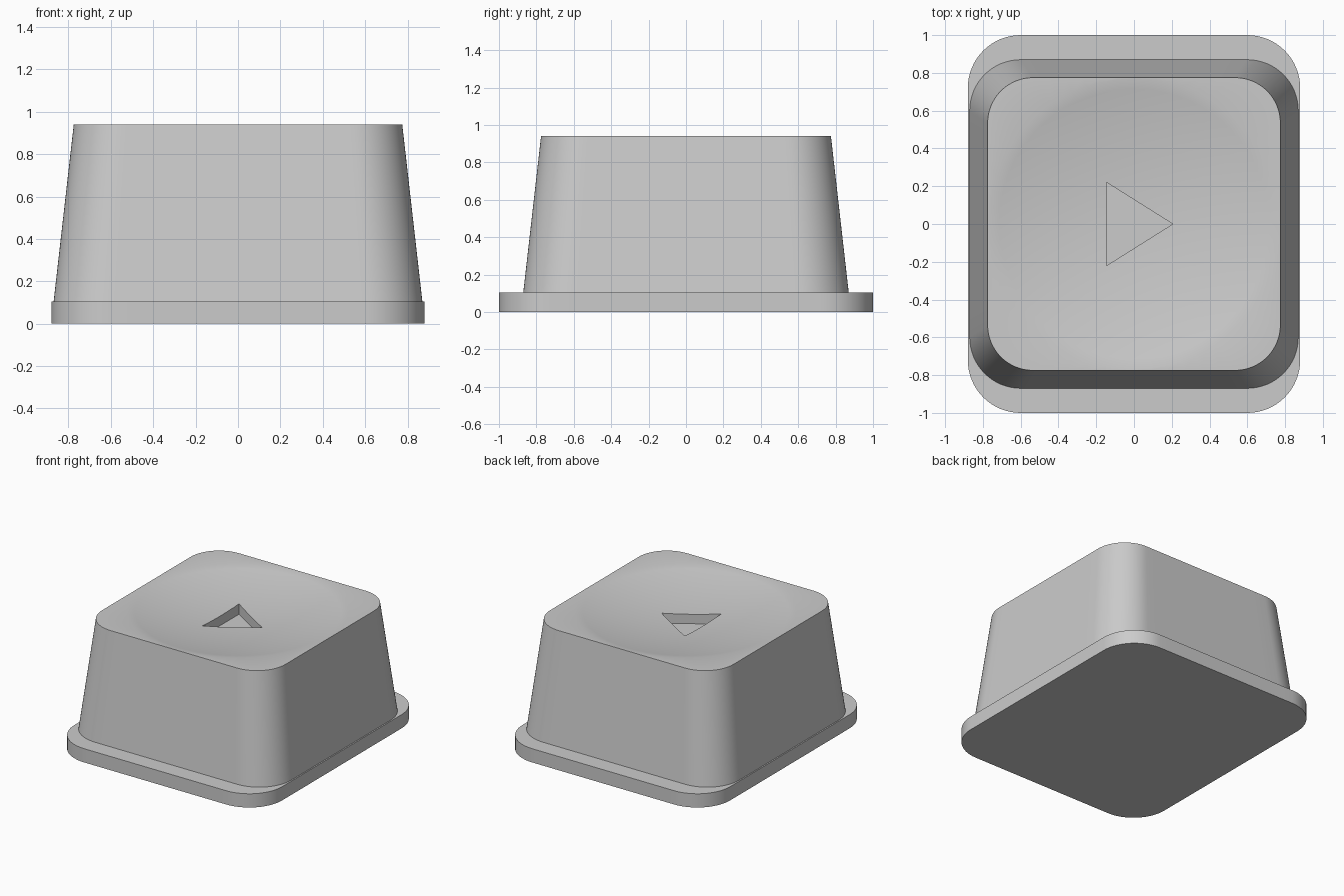
import bpy, bmesh, math

cube = bpy.data.objects.get("Cube")
if cube:
    bpy.data.objects.remove(cube, do_unlink=True)

grey = bpy.data.materials.new("light grey")
grey.use_nodes = True
grey.diffuse_color = (0.6, 0.6, 0.6, 1)
grey.node_tree.nodes["Principled BSDF"].inputs["Base Color"].default_value = (0.6, 0.6, 0.6, 1)


def rounded_ring(hx, hy, r, z, arc=16, side=12):
    """Points around a rounded rectangle, with extra points along the straight sides."""
    corners = [(1, 1), (-1, 1), (-1, -1), (1, -1)]
    pts = []
    for i, (sx, sy) in enumerate(corners):
        for k in range(arc + 1):
            a = math.pi / 2 * (i + k / arc)
            pts.append((sx * (hx - r) + r * math.cos(a), sy * (hy - r) + r * math.sin(a), z))
        a = math.pi / 2 * (i + 1)
        nx, ny = corners[(i + 1) % 4]
        end = (nx * (hx - r) + r * math.cos(a), ny * (hy - r) + r * math.sin(a))
        start = pts[-1]
        for k in range(1, side):
            t = k / side
            pts.append((start[0] + (end[0] - start[0]) * t, start[1] + (end[1] - start[1]) * t, z))
    return pts


def loft(name, rings, tip=None):
    """Skin a stack of rings; the last one closes flat or to a tip point."""
    bm = bmesh.new()
    loops = [[bm.verts.new(p) for p in ring] for ring in rings]
    n = len(loops[0])
    bm.faces.new(loops[0][::-1])
    for low, high in zip(loops, loops[1:]):
        for i in range(n):
            j = (i + 1) % n
            bm.faces.new((low[i], low[j], high[j], high[i]))
    if tip:
        centre = bm.verts.new(tip)
        for i in range(n):
            bm.faces.new((loops[-1][i], loops[-1][(i + 1) % n], centre))
    else:
        bm.faces.new(loops[-1])
    bmesh.ops.recalc_face_normals(bm, faces=bm.faces)
    mesh = bpy.data.meshes.new(name)
    bm.to_mesh(mesh)
    bm.free()
    mesh.materials.append(grey)
    obj = bpy.data.objects.new(name, mesh)
    bpy.context.collection.objects.link(obj)
    return obj


def activate(obj):
    bpy.ops.object.select_all(action='DESELECT')
    obj.select_set(True)
    bpy.context.view_layer.objects.active = obj


BASE_Z, TOP_Z = 0.105, 0.94
DISH_R, DISH_DEPTH = 0.77, 0.08

# Flange under the button
base = loft("base_flange", [rounded_ring(0.88, 1.0, 0.28, 0), rounded_ring(0.88, 1.0, 0.28, BASE_Z)])

# Tapered cap with a shallow round dish in its top
rim = rounded_ring(0.775, 0.775, 0.24, TOP_Z)
rings = [rounded_ring(0.87, 0.87, 0.27, BASE_Z), rim]
steps = 14
for k in range(steps, 0, -1):
    t = k / steps
    z = TOP_Z - DISH_DEPTH * (1 - t * t)
    rings.append([(x / math.hypot(x, y) * DISH_R * t, y / math.hypot(x, y) * DISH_R * t, z)
                  for x, y, _ in rim])
cap = loft("button_cap", rings, tip=(0, 0, TOP_Z - DISH_DEPTH))

# Triangular recess in the middle of the dish
triangle = [(-0.145, -0.22), (0.205, 0), (-0.145, 0.22)]
cutter = loft("recess_cutter", [[(x, y, z) for x, y in triangle] for z in (0.79, 1.2)])
cutter.hide_render = True
activate(cap)
cut = cap.modifiers.new("recess", 'BOOLEAN')
cut.operation = 'DIFFERENCE'
cut.solver = 'EXACT'
cut.object = cutter
bpy.ops.object.modifier_apply(modifier=cut.name)
bpy.data.objects.remove(cutter, do_unlink=True)

# Smooth shading with crisp edges
for obj in (base, cap):
    activate(obj)
    bpy.ops.object.shade_smooth_by_angle(angle=math.radians(30))
